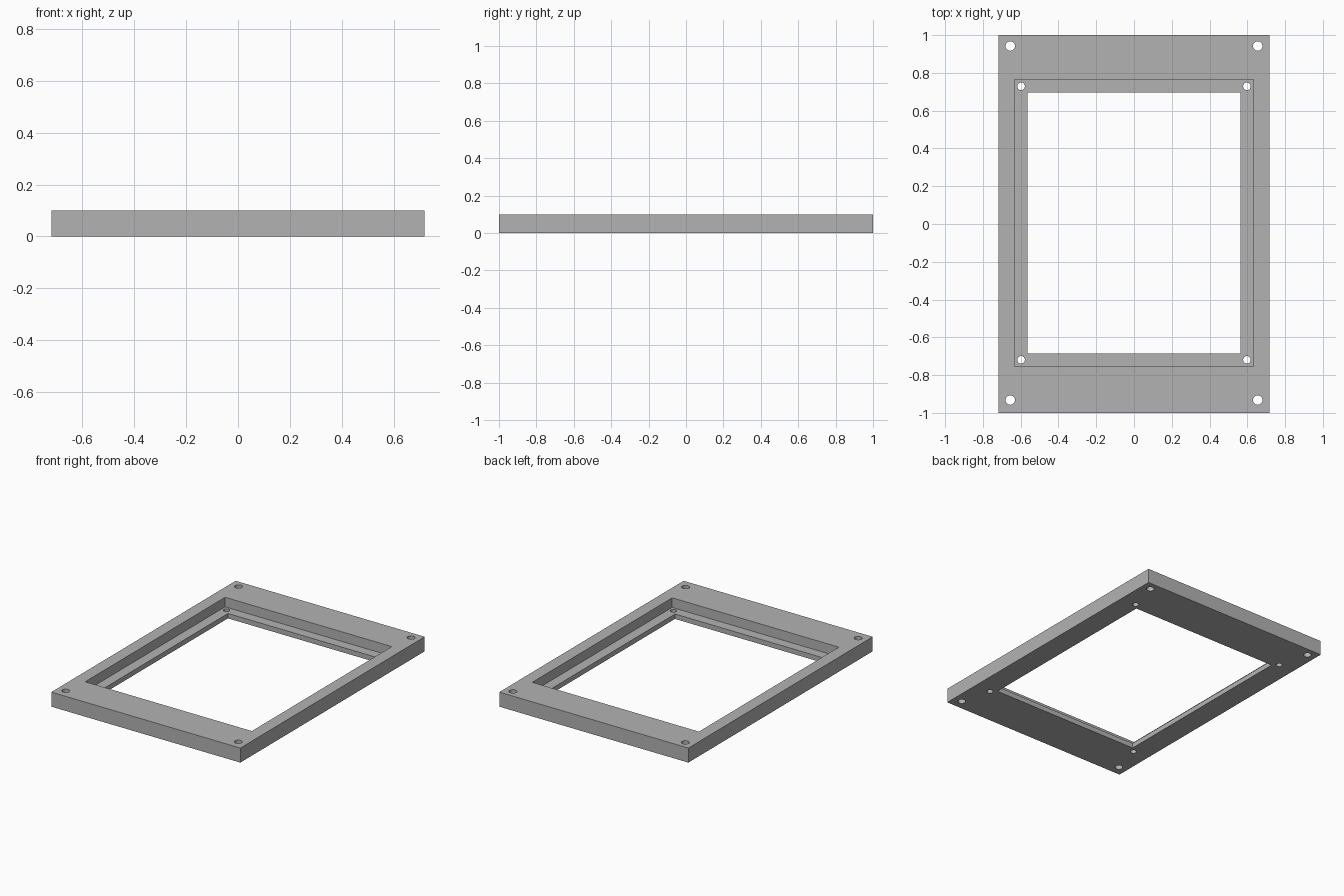
import bpy

if "Cube" in bpy.data.objects:
    bpy.data.objects.remove(bpy.data.objects["Cube"], do_unlink=True)

WIDTH, LENGTH, HEIGHT = 1.436, 2.0, 0.1
LEDGE = 0.034      # height of the inner ledge
SHIFT = 0.005      # the opening and holes sit slightly towards the back

grey = bpy.data.materials.new("plain grey")
grey.use_nodes = True
colour = (0.45, 0.45, 0.45, 1)
grey.diffuse_color = colour
grey.node_tree.nodes["Principled BSDF"].inputs["Base Color"].default_value = colour


def block(name, width, length, bottom, top, y=0):
    bpy.ops.mesh.primitive_cube_add(size=1, location=(0, y, (bottom + top) / 2))
    obj = bpy.context.object
    obj.name = name
    obj.scale = (width, length, top - bottom)
    bpy.ops.object.transform_apply(location=True, rotation=False, scale=True)
    return obj


def cut(target, cutter):
    mod = target.modifiers.new("cut", "BOOLEAN")
    mod.operation = "DIFFERENCE"
    mod.solver = "EXACT"
    mod.object = cutter
    bpy.context.view_layer.objects.active = target
    bpy.ops.object.modifier_apply(modifier=mod.name)
    bpy.data.objects.remove(cutter, do_unlink=True)


# Frame plate
frame = block("bezel_frame", WIDTH, LENGTH, 0, HEIGHT)

# Stepped recess with a through opening, leaving a ledge
cut(frame, block("recess_cutter", 1.266, 1.518, LEDGE, HEIGHT + 0.1, SHIFT))
cut(frame, block("opening_cutter", 1.126, 1.38, -0.1, HEIGHT + 0.1, SHIFT))

# Screw holes: larger at the plate corners, smaller on the ledge corners
for x, y, radius in ((0.655, 0.937, 0.025), (0.598, 0.724, 0.02)):
    for sx in (-1, 1):
        for sy in (-1, 1):
            bpy.ops.mesh.primitive_cylinder_add(
                vertices=32, radius=radius, depth=0.4,
                location=(sx * x, sy * y + SHIFT, 0))
            cut(frame, bpy.context.object)

frame.data.materials.clear()
frame.data.materials.append(grey)
for face in frame.data.polygons:
    face.material_index = 0

# Smooth hole walls, crisp edges elsewhere
bpy.ops.object.select_all(action="DESELECT")
frame.select_set(True)
bpy.context.view_layer.objects.active = frame
bpy.ops.object.shade_smooth_by_angle()
